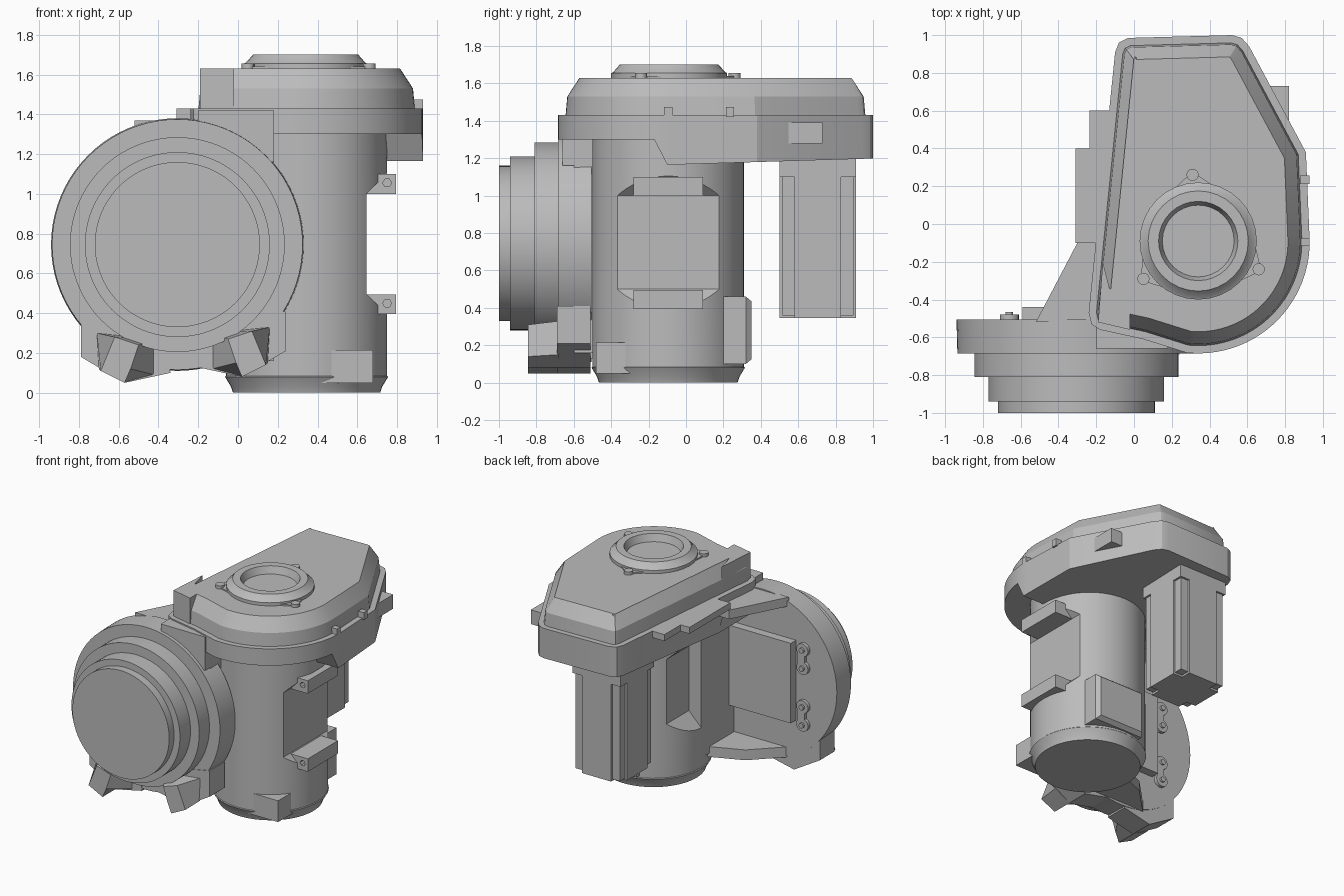
import bpy, bmesh, math
from mathutils import Vector

if "Cube" in bpy.data.objects:
    bpy.data.objects.remove(bpy.data.objects["Cube"])

GREY = (0.5, 0.5, 0.5, 1)
metal = bpy.data.materials.new("grey_metal")
metal.use_nodes = True
metal.diffuse_color = GREY
metal.node_tree.nodes["Principled BSDF"].inputs["Base Color"].default_value = GREY
AX, AY = 0.345, -0.095      # column axis
FX, FZ = -0.305, 0.745      # flange axis
parts = []


def loft(name, rings):
    """Skin closed rings of 3D points and cap both ends."""
    bm = bmesh.new()
    loops = [[bm.verts.new(p) for p in r] for r in rings]
    n = len(loops[0])
    for a, b in zip(loops, loops[1:]):
        for i in range(n):
            j = (i + 1) % n
            bm.faces.new((a[i], a[j], b[j], b[i]))
    bm.faces.new(loops[0])
    bm.faces.new(loops[-1])
    bmesh.ops.recalc_face_normals(bm, faces=bm.faces)
    me = bpy.data.meshes.new(name)
    bm.to_mesh(me)
    bm.free()
    me.materials.append(metal)
    ob = bpy.data.objects.new(name, me)
    bpy.context.collection.objects.link(ob)
    parts.append(ob)
    return ob


def slab(name, pts, lo, hi, axis="z"):
    """Extrude a 2D outline along one axis."""
    put = {"x": lambda p, t: (t, *p), "y": lambda p, t: (p[0], t, p[1]),
           "z": lambda p, t: (*p, t)}[axis]
    return loft(name, [[put(p, t) for p in pts] for t in (lo, hi)])


def box(name, x, y, z):
    return slab(name, [(x[0], y[0]), (x[1], y[0]), (x[1], y[1]), (x[0], y[1])], *z)


def circle(cx, cy, r, n=64):
    return [(cx + r * math.cos(math.tau * i / n), cy + r * math.sin(math.tau * i / n))
            for i in range(n)]


def turned(name, cx, cy, profile, axis="z", n=64):
    """Stack circles of (radius, position) along an axis."""
    def ring(r, t):
        return [(a, b, t) if axis == "z" else (a, t, b) for a, b in circle(cx, cy, r, n)]
    return loft(name, [ring(r, t) for r, t in profile])


def inset(pts, d):
    """Move an anticlockwise outline inwards with mitred corners."""
    out = []
    for i, p in enumerate(pts):
        p, a, b = Vector(p), Vector(pts[i - 1]), Vector(pts[(i + 1) % len(pts)])
        u, v = (p - a).normalized(), (b - p).normalized()
        n1, n2 = Vector((-u.y, u.x)), Vector((-v.y, v.x))
        out.append(tuple(p + (n1 + n2) * d / (1 + n1.dot(n2))))
    return out


def cut(ob, cutter):
    m = ob.modifiers.new("cut", "BOOLEAN")
    m.operation, m.object, m.solver = "DIFFERENCE", cutter, "EXACT"
    bpy.context.view_layer.objects.active = ob
    bpy.ops.object.modifier_apply(modifier=m.name)
    parts.remove(cutter)
    bpy.data.objects.remove(cutter)


# Column with a flat recess on each side
column = turned("column", AX, AY, [(0.37, 0), (0.38, 0.03), (0.41, 0.08),
                                   (0.405, 0.085), (0.405, 1.35)])
for s in (1, -1):
    prof = [(AX + s * a, z) for a, z in
            ((0.3, 0.5), (0.41, 0.39), (0.6, 0.39), (0.6, 1.11), (0.41, 1.11), (0.3, 1.0))]
    cut(column, slab("recess_cutter", prof, AY - 0.4, AY + 0.4, "y"))

# Lugs at both ends of the right recess, each with a bolt hole
for label, z0 in (("upper", 1.0), ("lower", 0.395)):
    lug = box(label + "_lug", (0.62, 0.795), (-0.28, 0.09), (z0, z0 + 0.1))
    cut(lug, turned("hole_cutter", 0.75, z0 + 0.055, [(0.022, -0.4), (0.022, -0.2)], "y", 6))

# Blocks on the foot of the column
box("front_foot_block", (0.38, 0.68), (-0.48, -0.2), (0.05, 0.215))
loft("rear_box", [[(x, y, z) for x, z in ((0.2 + e, 0.1 + e), (0.62 - e, 0.1 + e),
                                          (0.62 - e, 0.46 - e), (0.2 + e, 0.46 - e))]
                  for e, y in ((0, 0.1), (0, 0.32), (0.025, 0.35))])

# Stepped round flange
turned("flange", FX, FZ, [(0.635, -0.505), (0.63, -0.685), (0.54, -0.685), (0.54, -0.81),
                          (0.465, -0.81), (0.465, -0.94), (0.415, -0.94), (0.415, -1)], "y", 80)

# Two tapered feet under the flange
back = [(-0.79, 0.38), (-0.79, 0.18), (-0.57, 0.05), (-0.34, 0.1), (-0.36, 0.3)]
mid = [(-0.71, 0.3), (-0.7, 0.12), (-0.57, 0.05), (-0.42, 0.09), (-0.42, 0.27)]
front = [(-0.62, 0.28), (-0.69, 0.11), (-0.57, 0.05), (-0.54, 0.12), (-0.5, 0.24)]
for side, flip in (("right", False), ("left", True)):
    def place(pts, y):
        return [(-0.55 - x if flip else x, y, z + 0.03 * flip) for x, z in pts]
    loft(side + "_flange_foot", [place(back, -0.51), place(back, -0.69)])
    loft(side + "_foot_nose", [place(mid, -0.68), place(front, -0.845)])

# Neck, ribs and cover panel joining the flange to the column
box("neck", (-0.06, 0.18), (-0.6, -0.1), (0.16, 1.35))
box("neck_top", (-0.2, 0.18), (-0.66, -0.1), (1.16, 1.42))
rib = [(-0.52, -0.52), (0.1, -0.52), (0.1, -0.1), (-0.3, -0.1)]
slab("upper_rib", rib, 1.3, 1.37)
slab("lower_rib", [(-0.52, -0.52), (0.1, -0.52), (0.1, -0.15), (-0.06, -0.2),
                   (-0.3, -0.3)], 0.13, 0.21)
box("rear_panel", (-0.59, -0.04), (-0.52, -0.44), (0.44, 1.06))

# Hinge plates on the flange back
for label, z in (("upper", 0.94), ("lower", 0.5)):
    box(label + "_hinge", (-0.68, -0.62), (-0.52, -0.48), (z - 0.08, z + 0.08))
    for dz in (-0.07, 0.07):
        turned(label + "_hinge_eye", -0.66, z + dz, [(0.05, -0.52), (0.05, -0.48)], "y", 20)
        turned(label + "_hinge_bolt", -0.66, z + dz, [(0.02, -0.5), (0.02, -0.465)], "y", 12)

# Head tray with a stepped underside
arc = [(0.34 + 0.59 * math.cos(a), -0.095 + 0.59 * math.sin(a))
       for a in (math.radians(-96 + 4 * i) for i in range(26))]
outline = arc + [(0.91, 0.38), (0.61, 0.94), (0.57, 0.985), (0.52, 1.0), (-0.03, 0.985),
                 (-0.08, 0.96), (-0.1, 0.91), (-0.24, -0.47), (-0.225, -0.53), (-0.18, -0.56),
                 (0.05, -0.61)]
tray = slab("head_tray", outline, 1.1, 1.43)
under = [(-1, 1), (1.2, 1), (1.2, 1.205), (-0.1, 1.165), (-0.17, 1.3), (-1, 1.3)]
cut(tray, slab("tray_cutter", under, -1, 1.2, "x"))

# Chamfered head cover and its raised corner
loft("head_cover", [[(*p, z) for p in inset(outline, d)]
                    for d, z in ((0.04, 1.42), (0.05, 1.53), (0.115, 1.63))])
slab("cover_corner", [(-0.19, -0.52), (-0.02, -0.56), (-0.02, -0.48), (-0.13, -0.34),
                      (-0.165, -0.2)], 1.42, 1.63)

# Tabs and bars around the head
for y in (-0.095, 0.235):
    box("edge_tab", (0.88, 0.93), (y - 0.022, y + 0.022), (1.42, 1.475))
box("right_bar", (0.6, 0.82), (0.54, 0.73), (1.28, 1.39))
box("left_bar_front", (-0.31, -0.1), (-0.1, 0.4), (1.38, 1.43))
box("left_bar_rear", (-0.235, -0.05), (0.35, 0.6), (1.38, 1.43))

# Top bearing ring, its base plate and three bolts
bolts = [(0.31, 0.26), (0.05, -0.29), (0.66, -0.24)]
for x, y in bolts:
    turned("ring_bolt", x, y, [(0.032, 1.62), (0.032, 1.655)], n=16)
    d = Vector((x - 0.34, y + 0.09)).normalized()
    s = Vector((-d.y, d.x))
    c = Vector((0.34, -0.09))
    slab("bolt_web", [tuple(c + d * a + s * b) for a, b in
                      ((0.16, -0.26), (0.345, -0.03), (0.345, 0.03), (0.16, 0.26))], 1.62, 1.64)
turned("top_ring", 0.34, -0.09, [(0.19, 1.645), (0.21, 1.7), (0.265, 1.7), (0.3, 1.66),
                                 (0.31, 1.655), (0.31, 1.62)], n=32)

# Hanging motor with fluted corners
MX, MY, H, N = 0.13, 0.705, 0.205, 0.125
cross = [(H, -N), (H, N), (N, N), (N, H), (-N, H), (-N, N),
         (-H, N), (-H, -N), (-N, -N), (-N, -H), (N, -H), (N, -N)]
slab("motor_body", [(MX + a, MY + b) for a, b in cross], 0.345, 1.25)
for sx in (1, -1):
    for sy in (1, -1):
        x, y = MX + sx * 0.155, MY + sy * 0.155
        box("motor_corner_rail", (x - 0.035, x + 0.035), (y - 0.035, y + 0.035), (0.36, 1.1))
box("motor_mount", (MX - H, MX + H), (MY - H, MY + H), (1.1, 1.25))

# Smooth the round parts and keep the edges crisp
bpy.ops.object.select_all(action="DESELECT")
for ob in parts:
    ob.select_set(True)
bpy.context.view_layer.objects.active = parts[0]
bpy.ops.object.shade_smooth_by_angle(angle=math.radians(25))
